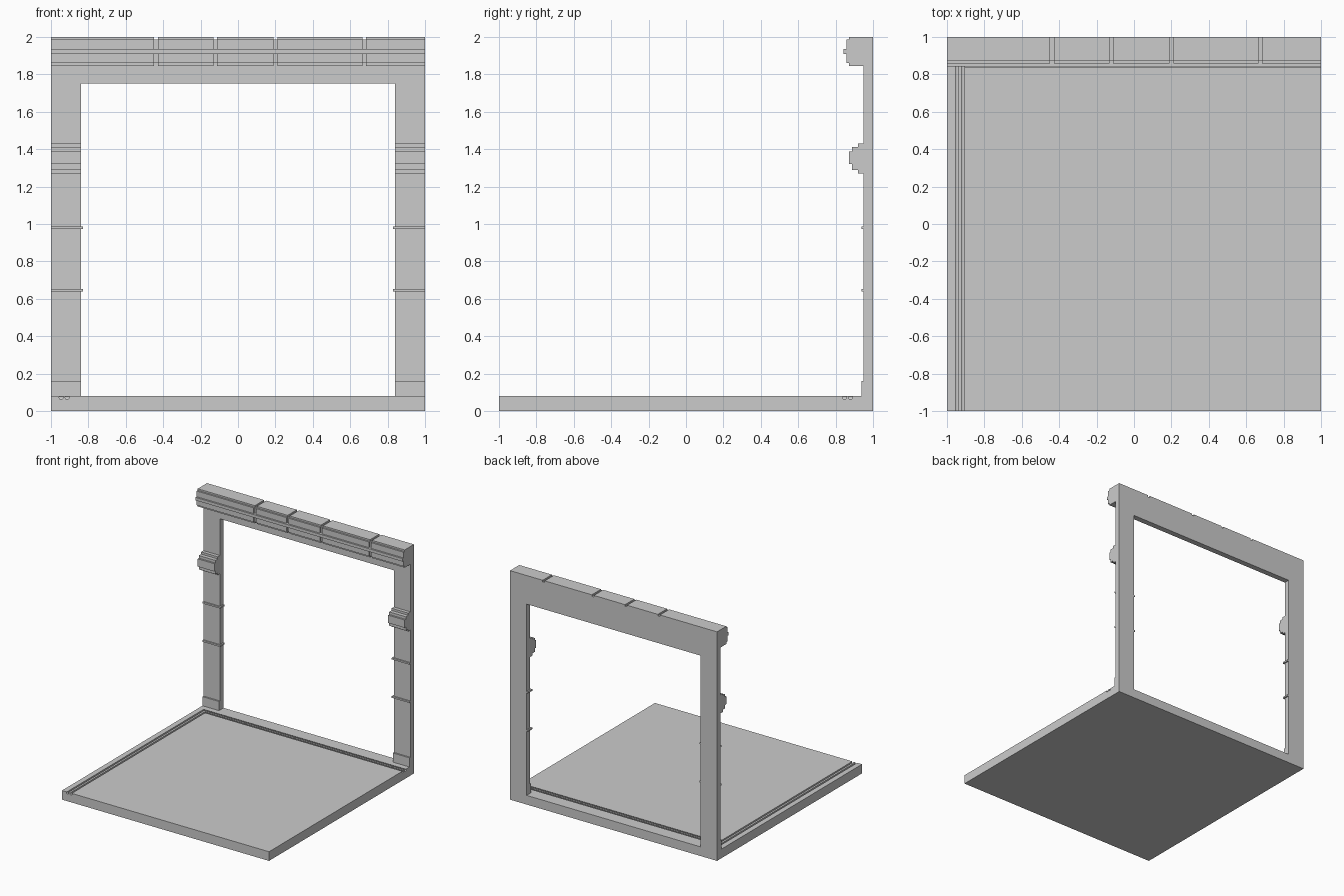
import bpy, bmesh, math

if "Cube" in bpy.data.objects:
    bpy.data.objects.remove(bpy.data.objects["Cube"])


def make_object(name, rings):
    """Skin a closed solid through matching rings of points, capping both ends."""
    bm = bmesh.new()
    loops = [[bm.verts.new(p) for p in ring] for ring in rings]
    n = len(loops[0])
    for a, b in zip(loops, loops[1:]):
        for i in range(n):
            j = (i + 1) % n
            bm.faces.new((a[i], a[j], b[j], b[i]))
    bm.faces.new(loops[0])
    bm.faces.new(loops[-1])
    bmesh.ops.recalc_face_normals(bm, faces=bm.faces)
    mesh = bpy.data.meshes.new(name)
    bm.to_mesh(mesh)
    bm.free()
    ob = bpy.data.objects.new(name, mesh)
    bpy.context.collection.objects.link(ob)
    return ob


def extrude_x(name, profile, x0, x1):
    """Extrude a (y, z) profile along x."""
    return make_object(name, [[(x, y, z) for y, z in profile] for x in (x0, x1)])


def rect(y0, y1, z0, z1):
    return [(y0, z0), (y1, z0), (y1, z1), (y0, z1)]


# Floor slab
floor = extrude_x("floor", rect(-1, 1, 0, 0.08), -1, 1)

# Pair of round-bottomed floor grooves turning the back left corner
R, GZ, SIDES = 0.0105, 0.0725, 12
for k, (gx, gy) in enumerate([(-0.946, 0.88), (-0.914, 0.848)]):
    ring = [(R * math.cos(2 * math.pi * (i + 0.5) / SIDES),
             GZ + R * math.sin(2 * math.pi * (i + 0.5) / SIDES)) for i in range(SIDES)]
    cutter = make_object(f"groove_cutter_{k}", [
        [(gx + d, -1.1, z) for d, z in ring],
        [(gx + d, gy - d, z) for d, z in ring],
        [(1.1, gy - d, z) for d, z in ring]])
    cutter.hide_render = True
    mod = floor.modifiers.new("groove", 'BOOLEAN')
    mod.operation, mod.solver, mod.object = 'DIFFERENCE', 'EXACT', cutter
    bpy.context.view_layer.objects.active = floor
    bpy.ops.object.modifier_apply(modifier=mod.name)
    bpy.data.objects.remove(cutter)

# Wall frame: two posts and a lintel around the opening
TOP = 1.986
arch = [(-1, 0.08), (-0.84, 0.08), (-0.84, 1.75), (0.84, 1.75),
        (0.84, 0.08), (1, 0.08), (1, TOP), (-1, TOP)]
make_object("wall_frame", [[(x, y, z) for x, z in arch] for y in (0.95, 1)])

# Trim on both posts: plinth, two thin bands and a stepped capital
capital = [(0.95, 1.43), (0.92, 1.43), (0.92, 1.411), (0.887, 1.411), (0.887, 1.388),
           (0.872, 1.388), (0.872, 1.32), (0.887, 1.32), (0.887, 1.29),
           (0.92, 1.29), (0.92, 1.27), (0.95, 1.27)]
for side, s in (("left", -1), ("right", 1)):
    extrude_x(f"{side}_plinth", rect(0.937, 0.95, 0.08, 0.16), s, s * 0.84)
    extrude_x(f"{side}_capital", capital, s, s * 0.84)
    for i, z in enumerate((0.645, 0.98)):
        extrude_x(f"{side}_band_{i}", rect(0.938, 0.998, z - 0.007, z + 0.007), s, s * 0.828)

# Cornice: recessed core, continuous middle bead and separate stone blocks
extrude_x("cornice_core", rect(0.872, 0.95, 1.86, TOP), -1, 1)
extrude_x("cornice_bead", rect(0.842, 0.872, 1.91, 1.936), -1, 1)
block = [(1, 2), (0.872, 2), (0.872, 1.986), (0.857, 1.986), (0.857, 1.862),
         (0.872, 1.862), (0.872, 1.845), (0.95, 1.845), (0.95, TOP), (1, TOP)]
joints = [-0.438, -0.121, 0.2, 0.675]
GAP = 0.01
starts = [-1] + [j + GAP for j in joints]
ends = [j - GAP for j in joints] + [1]
for i, (a, b) in enumerate(zip(starts, ends)):
    extrude_x(f"cornice_block_{i}", block, a, b)
